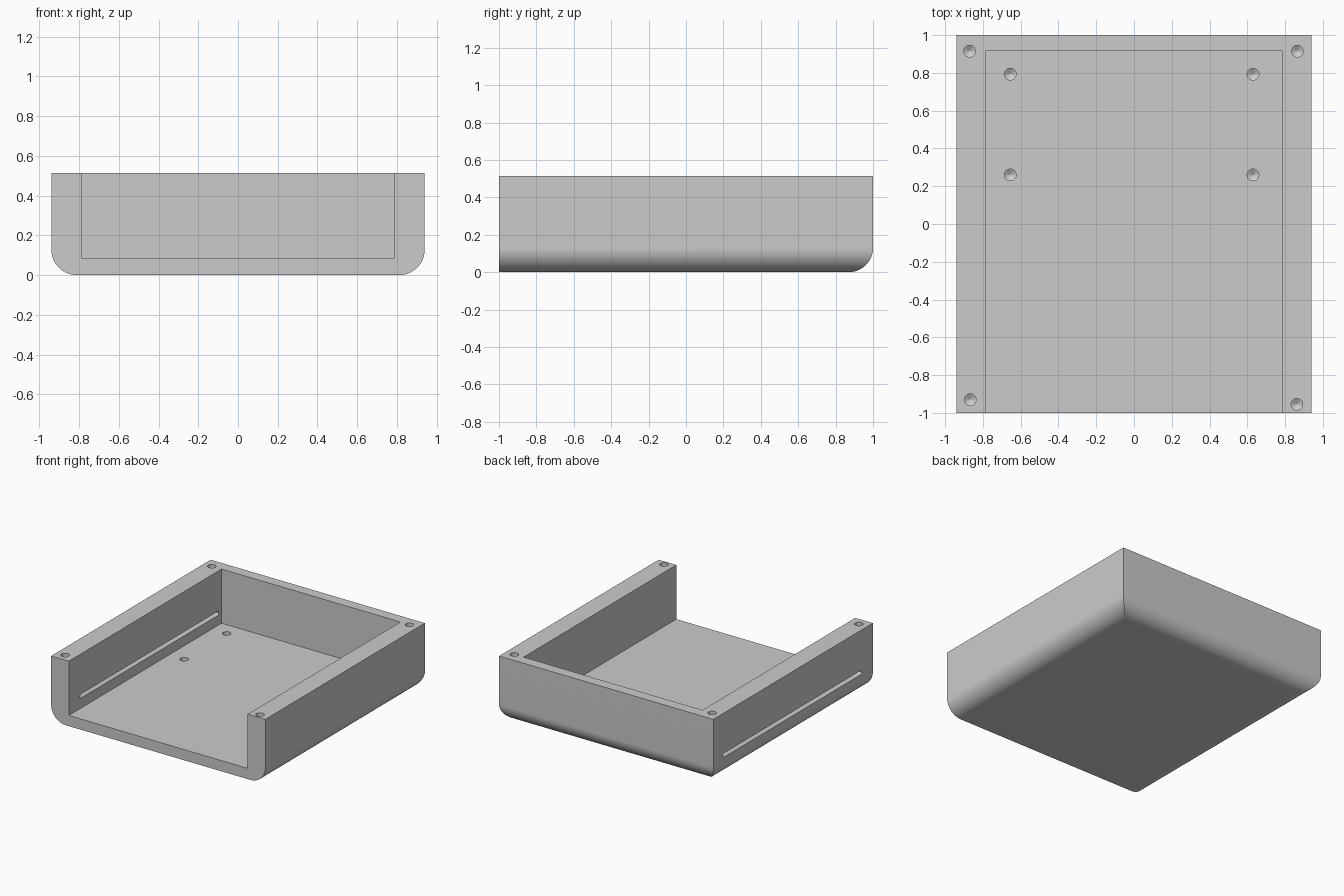
import bpy, bmesh
from math import sin, cos, pi, radians

if "Cube" in bpy.data.objects:
    bpy.data.objects.remove(bpy.data.objects["Cube"])

W, D, H = 0.94, 1.0, 0.515      # half width, half depth, height
IN_X, IN_Y, FLOOR = 0.785, 0.915, 0.085
R = 0.13                        # rounding of the lower edges


def loft(name, rings):
    """Closed solid through a list of matching point rings."""
    bm = bmesh.new()
    vs = [[bm.verts.new(p) for p in ring] for ring in rings]
    n = len(vs[0])
    for a, b in zip(vs, vs[1:]):
        for i in range(n):
            j = (i + 1) % n
            bm.faces.new((a[i], a[j], b[j], b[i]))
    bm.faces.new(vs[0][::-1])
    bm.faces.new(vs[-1])
    bmesh.ops.recalc_face_normals(bm, faces=bm.faces)
    mesh = bpy.data.meshes.new(name)
    bm.to_mesh(mesh)
    bm.free()
    ob = bpy.data.objects.new(name, mesh)
    bpy.context.collection.objects.link(ob)
    return ob


def rect(x, y0, y1, z):
    return [(-x, y0, z), (x, y0, z), (x, y1, z), (-x, y1, z)]


def circle(x, y, z, r, n=32):
    return [(x + r * cos(2 * pi * i / n), y + r * sin(2 * pi * i / n), z) for i in range(n)]


def cut(target, cutter):
    cutter.hide_render = True
    mod = target.modifiers.new("cut", 'BOOLEAN')
    mod.operation = 'DIFFERENCE'
    mod.solver = 'EXACT'
    mod.object = cutter
    bpy.context.view_layer.objects.active = target
    bpy.ops.object.modifier_apply(modifier=mod.name)
    bpy.data.objects.remove(cutter)


# Outer block: left, right and back lower edges rounded, front flat
rings = []
for k in range(21):
    a = pi / 2 * k / 20
    inset = R * (1 - sin(a))
    rings.append(rect(W - inset, -D, D - inset, R * (1 - cos(a))))
rings.append(rect(W, -D, D, H))
tray = loft("enclosure_tray", rings)

# Cavity open at the top and the front
cut(tray, loft("cavity", [rect(IN_X, -D - 0.2, IN_Y, z) for z in (FLOOR, H + 0.2)]))

# Long round-ended slot through the left wall
slot_r, slot_z, y0, y1 = 0.016, 0.18, -0.86, 0.88
outline = []
for i in range(26):
    a = -pi / 2 + pi * (i % 13) / 12 + (pi if i > 12 else 0)
    yc = y1 - slot_r if i < 13 else y0 + slot_r
    outline.append((yc + slot_r * cos(a), slot_z + slot_r * sin(a)))
cut(tray, loft("slot", [[(x, y, z) for y, z in outline] for x in (-1.1, -0.65)]))

# Blind drilled holes with conical tips: wall tops, then floor
hole_r = 0.031
holes = [(x, y, H, 0.2) for x, y in
         ((-0.87, 0.915), (0.865, 0.915), (-0.867, -0.93), (0.862, -0.955))]
holes += [(x, y, FLOOR, 0.045) for x in (-0.655, 0.63) for y in (0.26, 0.793)]
for x, y, top, depth in holes:
    cut(tray, loft("hole", [circle(x, y, top + 0.05, hole_r),
                            circle(x, y, top - depth, hole_r),
                            circle(x, y, top - depth - 0.018, 0.001)]))

# Smooth the roundings, keep the edges crisp
tray.select_set(True)
bpy.context.view_layer.objects.active = tray
bpy.ops.object.shade_smooth_by_angle(angle=radians(25))
